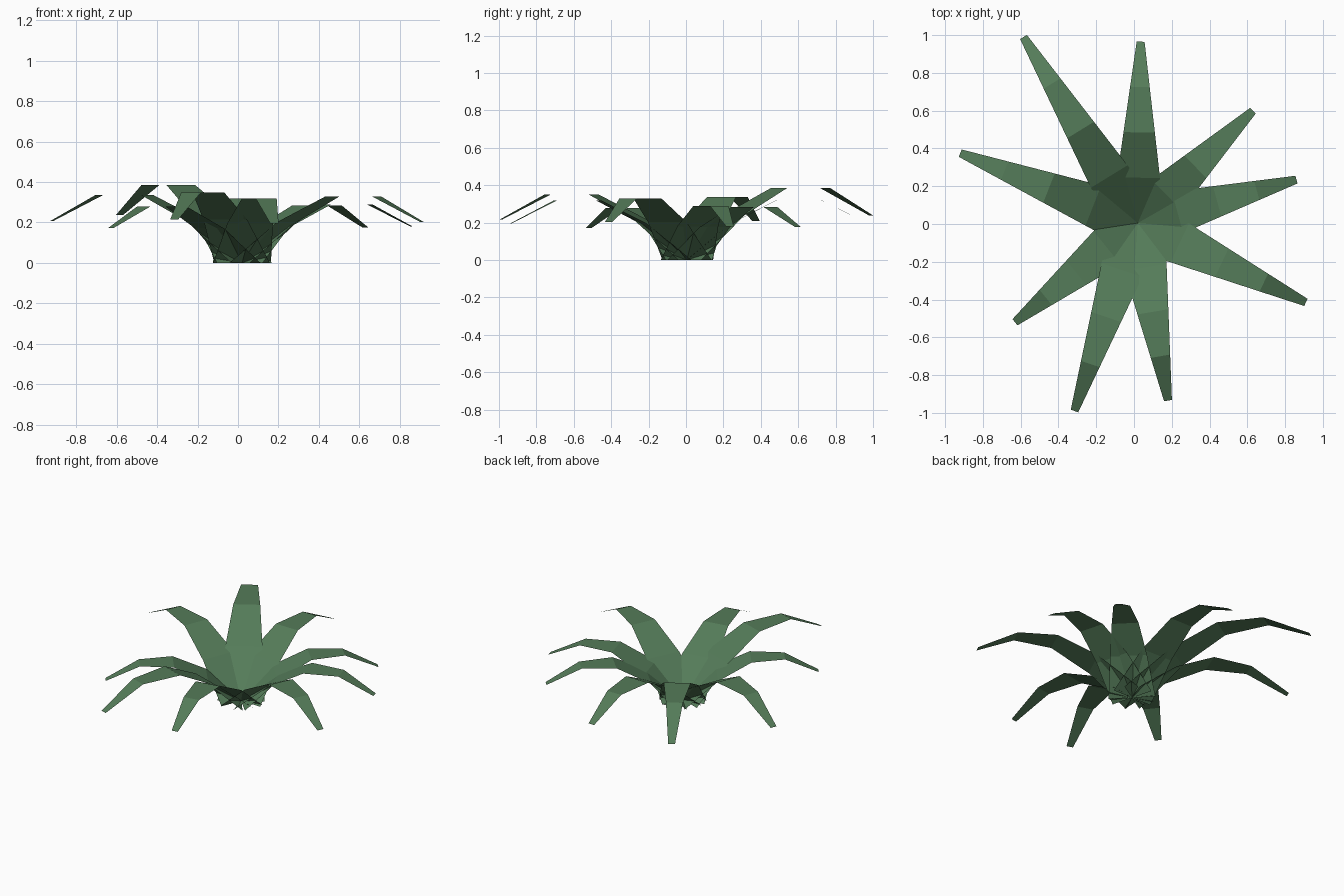
import bpy, bmesh, math
from mathutils import Vector

cube = bpy.data.objects.get("Cube")
if cube:
    bpy.data.objects.remove(cube, do_unlink=True)

# Single leaf colour
green = bpy.data.materials.new("leaf_green")
green.use_nodes = True
colour = (0.09, 0.2, 0.1, 1)
green.diffuse_color = colour
bsdf = green.node_tree.nodes["Principled BSDF"]
bsdf.inputs["Base Color"].default_value = colour
bsdf.inputs["Roughness"].default_value = 0.9

CENTRE = Vector((0.02, 0.005, 0))
SEGMENTS = 4
BASE_HALF, TIP_HALF = 0.145, 0.021


def make_leaf(name, tip_x, tip_y):
    """Arched, tapering strip from the plant's centre to the given tip."""
    reach = Vector((tip_x, tip_y, 0)) - CENTRE
    side = Vector((-reach.y, reach.x, 0)).normalized()
    bm = bmesh.new()
    rows = []
    for i in range(SEGMENTS + 1):
        t = i / SEGMENTS
        height = 0.35 * reach.length * math.sin(0.8 * math.pi * t)
        mid = CENTRE + reach * t + Vector((0, 0, height))
        half = BASE_HALF + (TIP_HALF - BASE_HALF) * t
        rows.append([bm.verts.new(mid + side * s * half) for s in (-1, 1)])
    for (a, b), (c, d) in zip(rows, rows[1:]):
        bm.faces.new((a, c, d, b))
    mesh = bpy.data.meshes.new(name)
    bm.to_mesh(mesh)
    bm.free()
    mesh.materials.append(green)
    leaf = bpy.data.objects.new(name, mesh)
    bpy.context.collection.objects.link(leaf)


# Rosette of leaves, placed by their tips
tips = [(-0.585, 0.99), (0.035, 0.965), (0.63, 0.60), (0.86, 0.235), (0.91, -0.415),
        (0.18, -0.935), (-0.315, -0.99), (-0.63, -0.52), (-0.92, 0.375)]
for n, (x, y) in enumerate(tips, 1):
    make_leaf(f"leaf_{n}", x, y)
